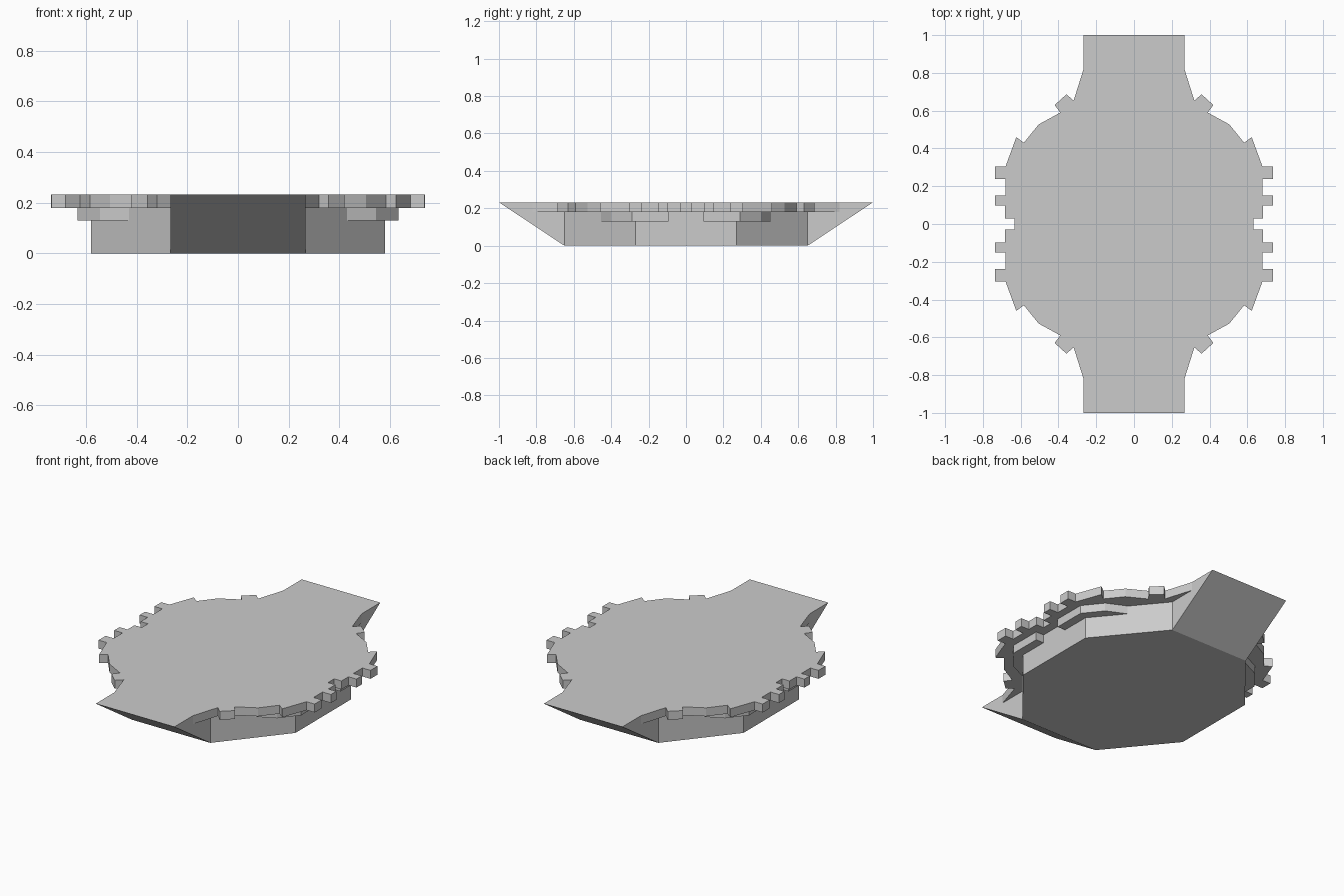
import bpy
import bmesh

if "Cube" in bpy.data.objects:
    bpy.data.objects.remove(bpy.data.objects["Cube"])

grey = bpy.data.materials.new("plain grey")
grey.diffuse_color = (0.6, 0.6, 0.6, 1)
grey.use_nodes = True
grey.node_tree.nodes["Principled BSDF"].inputs["Base Color"].default_value = grey.diffuse_color


def prism(name, points, start, end, place):
    """Extrude a 2D outline from start to end; place maps (u, v, depth) to xyz."""
    bm = bmesh.new()
    low = [bm.verts.new(place(u, v, start)) for u, v in points]
    high = [bm.verts.new(place(u, v, end)) for u, v in points]
    bm.faces.new(low)
    bm.faces.new(high)
    n = len(points)
    for i in range(n):
        j = (i + 1) % n
        bm.faces.new((low[i], low[j], high[j], high[i]))
    bmesh.ops.recalc_face_normals(bm, faces=bm.faces)
    mesh = bpy.data.meshes.new(name)
    bm.to_mesh(mesh)
    bm.free()
    mesh.materials.append(grey)
    obj = bpy.data.objects.new(name, mesh)
    bpy.context.collection.objects.link(obj)
    return obj


def flat(x, y, z):
    return (x, y, z)


def four_way(quarter):
    """Mirror a quarter outline (ordered from +x towards +y) into a closed loop."""
    half = quarter + [(-x, y) for x, y in reversed(quarter)]
    return half + [(-x, -y) for x, y in half]


HALF_W = 0.267      # half width of ramps
DECK_LOW, DECK_TOP = 0.18, 0.232
RAMP_JOIN = 0.82    # where the deck meets the overhanging ramp lip

# Octagonal hull
prism("hull", four_way([(0.58, 0.27), (HALF_W, 0.65)]), 0, DECK_LOW, flat)

# Toothed deck plate
deck = [(0.633, 0.03), (0.683, 0.03), (0.683, 0.098), (0.737, 0.098),
        (0.737, 0.15), (0.68, 0.15), (0.68, 0.237), (0.735, 0.237),
        (0.735, 0.305), (0.68, 0.305), (0.623, 0.46), (0.583, 0.43),
        (0.505, 0.527), (0.39, 0.59), (0.42, 0.63), (0.357, 0.687),
        (0.32, 0.652), (HALF_W, RAMP_JOIN)]
prism("deck", four_way(deck), DECK_LOW, DECK_TOP, flat)

# Sloped ramps at both ends
ramp = [(0.65, 0), (1, DECK_TOP), (RAMP_JOIN, DECK_TOP),
        (RAMP_JOIN, DECK_LOW), (0.65, DECK_LOW)]
for side, sy in (("front", -1), ("back", 1)):
    prism(side + "_ramp", ramp, -HALF_W, HALF_W,
          lambda u, v, d, s=sy: (d, s * u, v))

# Four ledges under the deck, tapering into the hull
ledge = [(0.57, 0.093), (0.633, 0.093), (0.633, 0.29), (0.545, 0.40),
         (0.43, 0.455), (0.57, 0.27)]
for end, sy in (("front", -1), ("back", 1)):
    for side, sx in (("left", -1), ("right", 1)):
        prism(f"{end}_{side}_ledge", ledge, 0.13, DECK_LOW,
              lambda x, y, z, a=sx, b=sy: (a * x, b * y, z))
